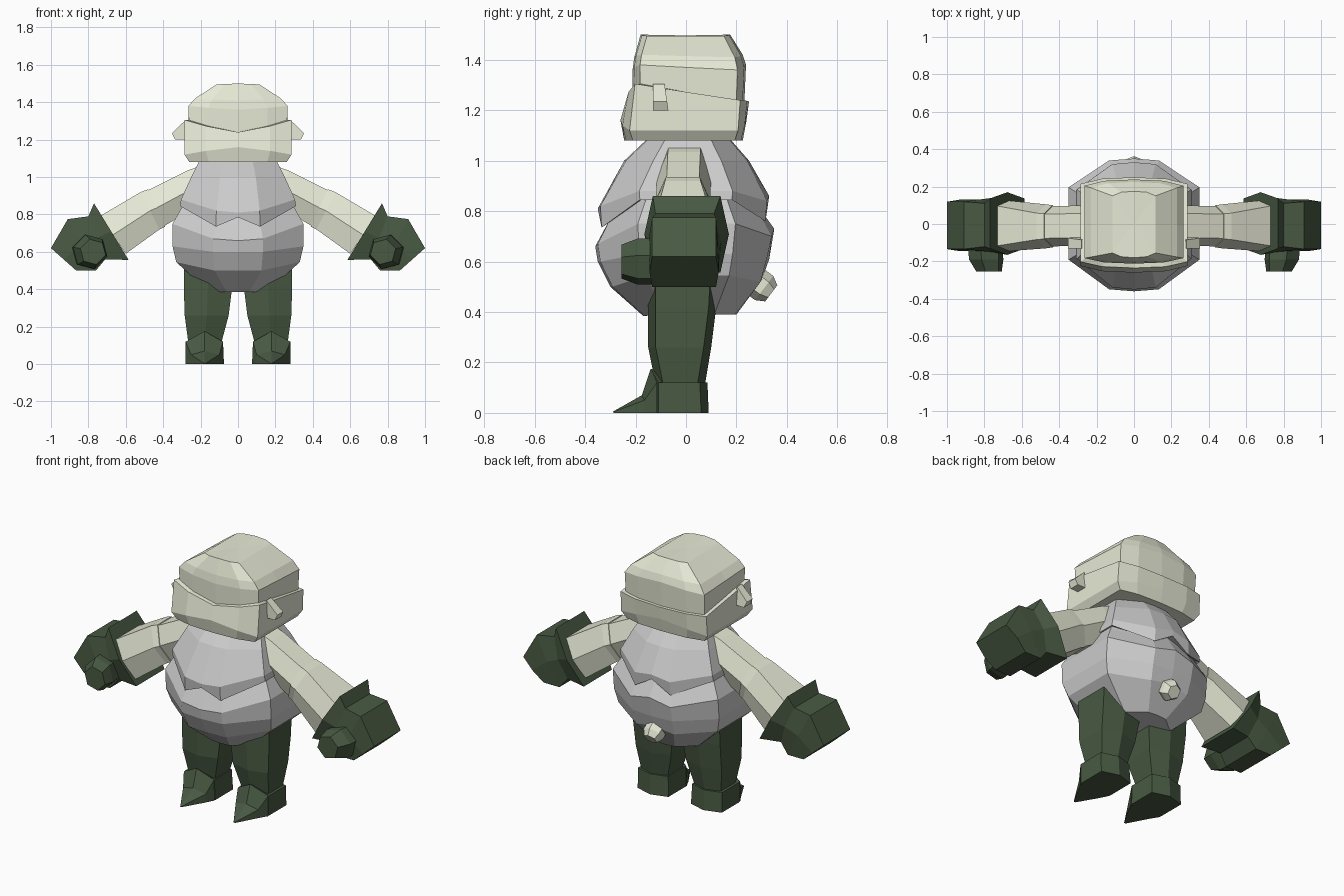
import bpy, bmesh, math
from mathutils import Vector

if "Cube" in bpy.data.objects:
    bpy.data.objects.remove(bpy.data.objects["Cube"])


def material(name, rgb):
    m = bpy.data.materials.new(name)
    m.diffuse_color = (*rgb, 1)
    m.use_nodes = True
    m.node_tree.nodes["Principled BSDF"].inputs["Base Color"].default_value = m.diffuse_color
    return m


CREAM = material("cream", (0.80, 0.82, 0.67))
GREEN = material("green", (0.065, 0.10, 0.055))


def loft(name, rings, mat=None, mirror=False):
    """Skin a list of equal-length rings, cap both ends; optionally mirror in x."""
    bm = bmesh.new()
    loops = [[bm.verts.new(p) for p in ring] for ring in rings]
    n = len(loops[0])
    for a, b in zip(loops, loops[1:]):
        for i in range(n):
            j = (i + 1) % n
            bm.faces.new((a[i], a[j], b[j], b[i]))
    for end in (loops[0], loops[-1]):
        c = bm.verts.new(sum((v.co for v in end), Vector()) / n)
        for i in range(n):
            bm.faces.new((end[i], end[(i + 1) % n], c))
    bmesh.ops.recalc_face_normals(bm, faces=bm.faces)
    me = bpy.data.meshes.new(name)
    bm.to_mesh(me)
    bm.free()
    ob = bpy.data.objects.new(name, me)
    bpy.context.collection.objects.link(ob)
    if mat:
        me.materials.append(mat)
    if mirror:
        ob.modifiers.new("mirror", 'MIRROR')
    return ob


def symmetric(half):
    """Close a half ring running front centre -> back centre."""
    return half + [(-x, y, z) for x, y, z in reversed(half[1:-1])]


def body_ring(w, f, b, front, front_corner, side, back_corner, back):
    return symmetric([(0, -f, front), (.38 * w, -.97 * f, front_corner),
                      (w, -.53 * f, side), (w, .56 * b, side),
                      (.38 * w, .97 * b, back_corner), (0, b, back)])


def head_ring(w, f, b, front, corner, back_corner, back):
    mid = (corner + back_corner) / 2
    return symmetric([(0, -f, front), (.6 * w, -.97 * f, (front + corner) / 2),
                      (w, -.86 * f, corner), (w, 0, mid), (w, .86 * b, back_corner),
                      (.6 * w, .97 * b, (back + back_corner) / 2), (0, b, back)])


def limb_ring(top, bottom, y0, y1, inset=.2):
    """Six-sided section through a limb, given its top and bottom (x, z)."""
    d = (y1 - y0) * inset
    mx, mz = (top[0] + bottom[0]) / 2, (top[1] + bottom[1]) / 2
    return [(top[0], y0 + d, top[1]), (top[0], y1 - d, top[1]), (mx, y1, mz),
            (bottom[0], y1 - d, bottom[1]), (bottom[0], y0 + d, bottom[1]), (mx, y0, mz)]


def leg_ring(x0, x1, f, b, z, zf=None, ridge=.03):
    c = (x0 + x1) / 2
    return [(c, f, z if zf is None else zf), (x1, f + ridge, z), (x1, b - ridge, z),
            (c, b, z), (x0, b - ridge, z), (x0, f + ridge, z)]


# Lower torso
loft("lower_torso", [
    body_ring(.27, .26, .26, .86, .86, .90, .88, .88),
    body_ring(.305, .31, .30, .75, .77, .83, .79, .80),
    body_ring(.35, .36, .35, .66, .67, .75, .70, .73),
    body_ring(.35, .35, .33, .60, .60, .63, .61, .61),
    body_ring(.33, .30, .305, .50, .50, .545, .52, .54),
    body_ring(.16, .17, .20, .385, .385, .39, .39, .39)])

# Chest plate with notched hem, and neck
loft("chest_plate", [
    body_ring(.21, .16, .18, 1.08, 1.08, 1.08, 1.08, 1.08),
    body_ring(.25, .245, .25, 1.0, 1.0, 1.0, 1.0, 1.0),
    body_ring(.305, .35, .33, .81, .82, .88, .84, .86),
    body_ring(.31, .345, .325, .785, .735, .845, .76, .83),
    body_ring(.27, .29, .27, .80, .77, .86, .80, .84)])
loft("neck", [body_ring(.20, .15, .16, *[z] * 5) for z in (1.02, 1.12)])

# Head: wider mask below, cap above
loft("mask", [
    head_ring(.26, .245, .225, 1.08, 1.08, 1.08, 1.08),
    head_ring(.287, .26, .24, 1.16, 1.12, 1.12, 1.16),
    head_ring(.285, .235, .25, 1.24, 1.305, 1.24, 1.235),
    head_ring(.262, .21, .225, 1.24, 1.305, 1.24, 1.235)], CREAM)
loft("cap", [
    head_ring(.26, .21, .23, 1.2, 1.2, 1.2, 1.2),
    head_ring(.265, .212, .238, 1.36, 1.38, 1.36, 1.38),
    head_ring(.23, .205, .225, 1.41, 1.42, 1.41, 1.42),
    head_ring(.115, .18, .175, 1.5, 1.495, 1.495, 1.5)], CREAM)

# Ears
loft("ears", [
    [(x, y0, z) for x, z in ((.26, 1.2), (.337, 1.2), (.353, 1.235), (.28, 1.305))]
    if flat else
    [(x, y, z) for x, y, z in ((.26, -.07, 1.2), (.337, -.07, 1.2),
                               (.353, -.075, 1.235), (.28, -.085, 1.305))]
    for flat, y0 in ((True, -.13), (False, 0))], CREAM, True)

# Arms: upper arm and slightly fatter forearm
loft("upper_arms", [
    limb_ring((.20, 1.06), (.16, .86), -.11, .10),
    limb_ring((.27, 1.035), (.22, .84), -.115, .10),
    limb_ring((.49, .925), (.40, .735), -.12, .095)], CREAM, True)
loft("forearms", [
    limb_ring((.48, .935), (.39, .735), -.125, .10),
    limb_ring((.52, .92), (.42, .72), -.13, .105),
    limb_ring((.74, .79), (.60, .59), -.145, .125, .1)], CREAM, True)

# Gloves with flared cuff
loft("gloves", [
    limb_ring((.77, .86), (.585, .557), -.165, .17, .1),
    limb_ring((.80, .79), (.71, .56), -.15, .14, .1),
    limb_ring((.91, .775), (.76, .50), -.145, .13, .04),
    limb_ring((1.0, .62), (.865, .50), -.145, .13, .04)], GREEN, True)

# Thumbs: tapered six-sided stubs pointing forward
loft("thumbs", [
    [(x + r * math.cos(a), y, .60 + r * math.sin(a))
     for a in (math.radians(15 + 60 * k) for k in range(6))]
    for x, y, r in ((.80, -.08, .095), (.79, -.19, .095), (.775, -.255, .07))], GREEN, True)

# Legs
loft("legs", [
    leg_ring(.02, .29, -.15, .13, .62),
    leg_ring(.03, .29, -.15, .12, .42),
    leg_ring(.05, .285, -.15, .10, .26),
    leg_ring(.09, .265, -.12, .075, .11)], GREEN, True)

# Boots, and a pointed toe wedge on each
loft("boots", [
    leg_ring(.08, .28, -.14, .085, .12, .175),
    leg_ring(.075, .28, -.14, .09, 0)], GREEN, True)
loft("boot_toes", [
    [(.075, -.115, 0), (.28, -.115, 0), (.28, -.115, .12), (.178, -.14, .175), (.08, -.115, .12)],
    [(.10, -.165, 0), (.25, -.165, 0), (.25, -.165, .05), (.178, -.175, .07), (.10, -.165, .05)],
    [(.172, -.288, 0), (.184, -.288, 0), (.182, -.288, .004), (.178, -.29, .005), (.174, -.288, .004)]],
    GREEN, True)

# Short tail angled down at the back
axis, up = Vector((0, .8, -.6)), Vector((0, .6, .8))
tail = []
for t, r in ((-.1, .06), (.05, .06), (.085, .04)):
    c = Vector((0, .27, .525)) + axis * t
    tail.append([c + Vector((r * math.sin(a), 0, 0)) + up * (r * math.cos(a))
                 for a in (math.pi / 3 * k for k in range(6))])
loft("tail", tail, CREAM)
